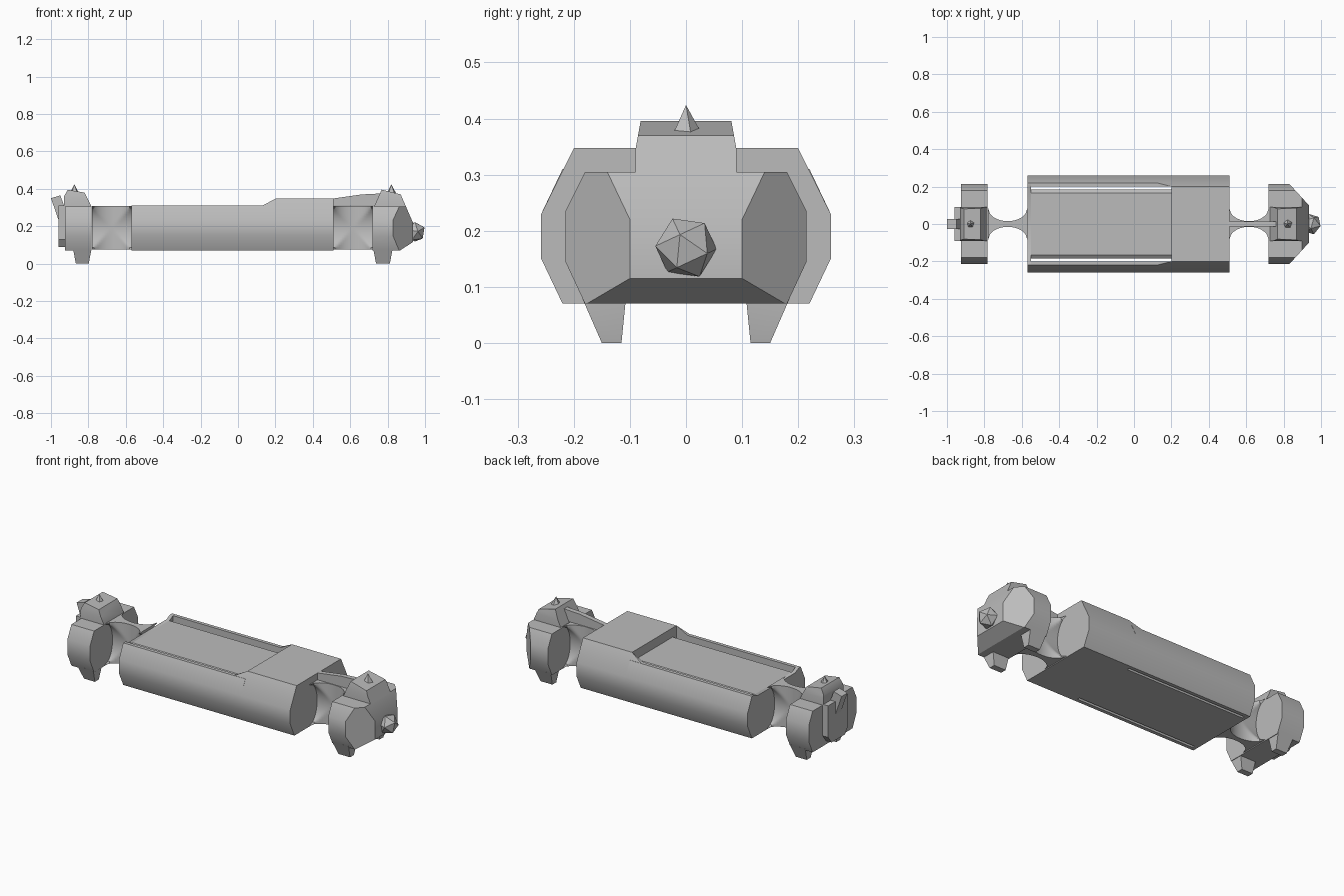
import bpy
import bmesh
from math import radians, sqrt
from mathutils import Matrix, Vector

cube = bpy.data.objects.get("Cube")
if cube:
    bpy.data.objects.remove(cube, do_unlink=True)

GREY = (0.5, 0.5, 0.5, 1)
metal = bpy.data.materials.new("grey metal")
metal.use_nodes = True
metal.diffuse_color = GREY
metal.node_tree.nodes["Principled BSDF"].inputs["Base Color"].default_value = GREY


def finish(bm, name):
    bmesh.ops.recalc_face_normals(bm, faces=bm.faces)
    mesh = bpy.data.meshes.new(name)
    bm.to_mesh(mesh)
    bm.free()
    mesh.materials.append(metal)
    obj = bpy.data.objects.new(name, mesh)
    bpy.context.collection.objects.link(obj)
    bpy.ops.object.select_all(action="DESELECT")
    obj.select_set(True)
    bpy.context.view_layer.objects.active = obj
    bpy.ops.object.shade_smooth_by_angle(angle=radians(30))
    return obj


def extrude(name, points, offset, planes=()):
    """Extrude a flat outline, then slice off everything in front of each plane."""
    bm = bmesh.new()
    face = bm.faces.new([bm.verts.new(p) for p in points])
    new = bmesh.ops.extrude_face_region(bm, geom=[face])["geom"]
    # keep the starting cap so that the solid is closed
    if not face.is_valid or len(bm.faces) < len(points) + 2:
        bmesh.ops.holes_fill(bm, edges=bm.edges)
    moved = [g for g in new if isinstance(g, bmesh.types.BMVert)]
    bmesh.ops.translate(bm, verts=moved, vec=offset)
    for point, normal in planes:
        geom = bm.verts[:] + bm.edges[:] + bm.faces[:]
        bmesh.ops.bisect_plane(bm, geom=geom, plane_co=point, plane_no=normal,
                               clear_outer=True)
        rim = [e for e in bm.edges if e.is_boundary]
        if rim:
            bmesh.ops.holes_fill(bm, edges=rim)
    return finish(bm, name)


def along_x(name, profile, x0, x1, planes=()):
    return extrude(name, [(x0, y, z) for y, z in profile], (x1 - x0, 0, 0), planes)


def symmetric(half):
    return half + [(-y, z) for y, z in reversed(half)]


def spike(name, location, radius, height, sides=5, tilt=0):
    bm = bmesh.new()
    bmesh.ops.create_cone(bm, cap_ends=True, segments=sides, radius1=radius,
                          radius2=0, depth=height)
    bm.transform(Matrix.Translation(location) @ Matrix.Rotation(tilt, 4, "Y"))
    return finish(bm, name)


# Central hull, with a raised forward section
hull = symmetric([(0.22, 0.07), (0.258, 0.15), (0.258, 0.23), (0.20, 0.347)])
along_x("forward_hull", hull, 0.2, 0.51)
low_hull = symmetric([(0.22, 0.07), (0.258, 0.15), (0.258, 0.23), (0.22, 0.31),
                      (0.2, 0.31), (0.17, 0.295)])
along_x("rear_bulkhead", low_hull, -0.57, -0.55)
core = symmetric([(0.185, 0.07), (0.185, 0.28), (0.165, 0.295)])
along_x("deck_core", core, -0.55, 0.2)

# Side rails, separated from the deck by open slots
rail = [(0.2, 0.07), (0.22, 0.07), (0.258, 0.15), (0.258, 0.23), (0.22, 0.31), (0.2, 0.31)]
ramp = [(0.2, 0.07), (0.22, 0.07), (0.258, 0.15), (0.258, 0.23), (0.2, 0.347)]
for side, s in (("left", 1), ("right", -1)):
    along_x("rail_" + side, [(s * y, z) for y, z in rail], -0.55, 0.2)
    along_x("rail_ramp_" + side, [(s * y, z) for y, z in ramp], 0.13, 0.2,
            [((0.13, 0, 0.31), (-0.037, 0, 0.07))])


# Waisted couplings, scooped from above and along the length
def scoop(t):
    return 0.015 + 0.072 * (1 - sqrt(max(0, 1 - t * t)))


def coupling(name, x):
    bm = bmesh.new()
    bmesh.ops.create_cube(bm, size=2)
    bmesh.ops.subdivide_edges(bm, edges=bm.edges[:], cuts=19, use_grid_fill=True)
    for v in bm.verts:
        a, b, c = v.co
        v.co = Vector((x + 0.106 * a, b * min(scoop(a), scoop(c)), 0.192 + 0.117 * c))
    return finish(bm, name)


coupling("rear_coupling", -0.675)
coupling("front_coupling", 0.615)
arm = [(0.5, 0.31), (0.5, 0.347), (0.66, 0.37), (0.76, 0.375), (0.76, 0.31)]
extrude("front_arm", [(x, -0.014, z) for x, z in arm], (0, 0.028, 0))

# End modules
module = symmetric([(0.18, 0.07), (0.215, 0.145), (0.215, 0.235), (0.18, 0.305)])
cab = symmetric([(0.09, 0.30), (0.09, 0.345), (0.08, 0.40)])
nose_slope = ((0.935, 0, 0.22), (0.15, 0, 0.065))
along_x("front_module", module, 0.72, 0.935, [
    ((0.83, 0.215, 0), (0.115, 0.105, 0)),
    ((0.83, -0.215, 0), (0.115, -0.105, 0)),
    nose_slope,
    ((0.865, 0, 0.07), (0.045, 0, -0.07))])
along_x("front_cab", cab, 0.725, 0.94, [
    nose_slope,
    ((0.77, 0, 0.395), (0.025, 0, 0.1)),
    ((0.73, 0, 0.31), (-0.09, 0, 0.04))])
along_x("rear_module", module, -0.925, -0.782)
along_x("rear_cab", cab, -0.93, -0.782, [
    ((-0.91, 0, 0.395), (0.015, 0, 0.09)),
    ((-0.91, 0, 0.395), (-0.035, 0, 0.02)),
    ((-0.82, 0, 0.38), (0.07, 0, 0.035))])
plate = symmetric([(0.06, 0.09), (0.09, 0.13), (0.09, 0.31)])
along_x("rear_plate", plate, -0.96, -0.92)

# Tapered feet
for end, x0, x1 in (("rear", -0.88, -0.785), ("front", 0.725, 0.825)):
    for side, s in (("left", 1), ("right", -1)):
        foot = [(s * 0.115, 0), (s * 0.15, 0), (s * 0.185, 0.08), (s * 0.107, 0.08)]
        along_x(end + "_foot_" + side, foot, x0, x1, [
            ((x0 + 0.013, 0, 0), (-0.07, 0, -0.013)),
            ((x1 - 0.013, 0, 0), (0.07, 0, -0.013))])

# Small roof spikes, nose ball and rear fin
spike("front_spike", (0.82, 0, 0.395), 0.032, 0.058)
spike("rear_spike", (-0.875, 0, 0.395), 0.032, 0.058)
fin = [(-1, 0.35), (-0.95, 0.365), (-0.93, 0.31), (-0.955, 0.22)]
extrude("rear_fin", [(x, -0.026, z) for x, z in fin], (0, 0.052, 0))
bm = bmesh.new()
bmesh.ops.create_icosphere(bm, subdivisions=1, radius=0.057)
bm.transform(Matrix.Translation((0.946, 0, 0.17)) @ Matrix.Rotation(radians(25), 4, "X"))
finish(bm, "nose_ball")
